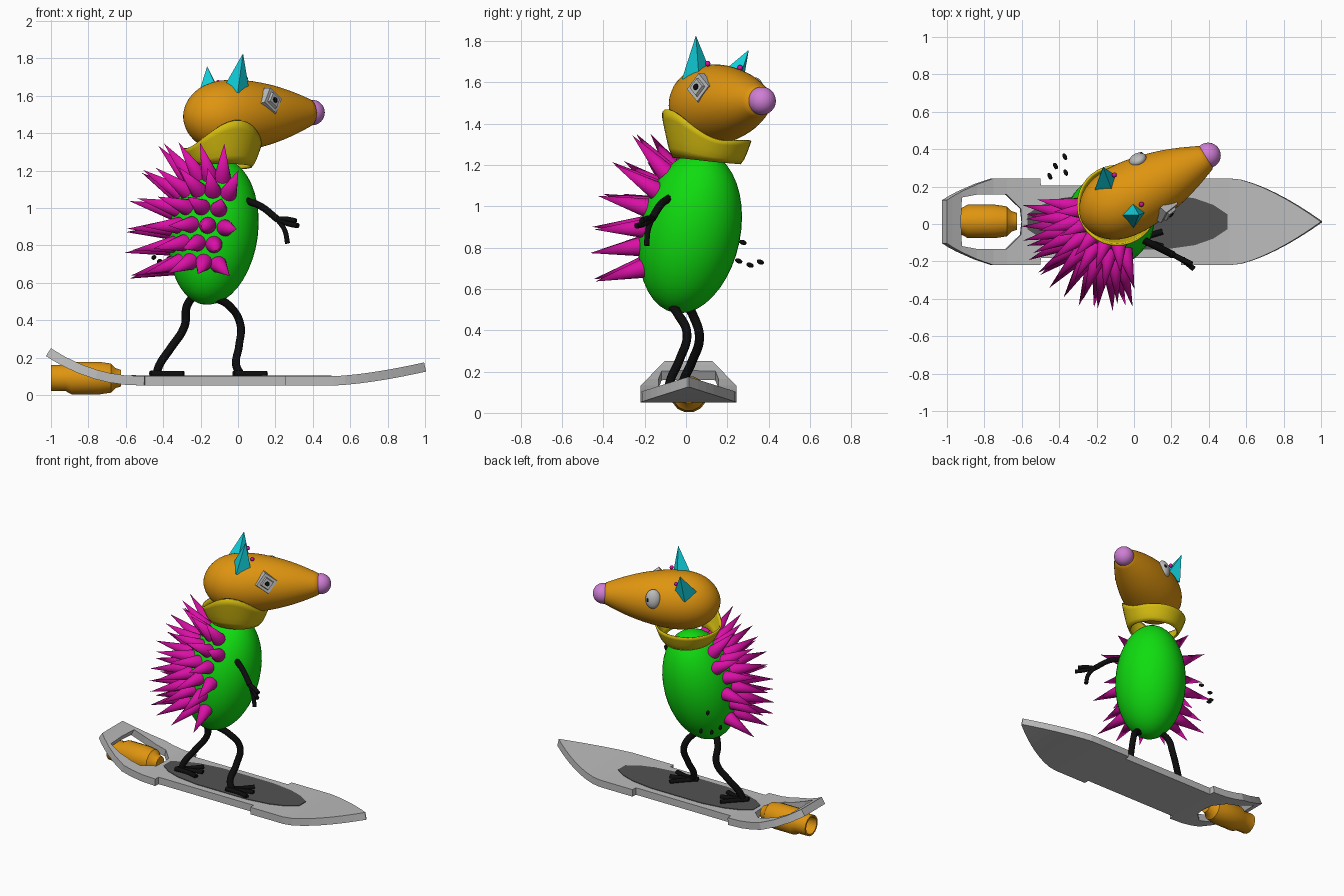
import bpy, bmesh, math
from mathutils import Vector, Matrix

if "Cube" in bpy.data.objects:
    bpy.data.objects.remove(bpy.data.objects["Cube"])


def material(name, r, g, b):
    m = bpy.data.materials.new(name)
    m.use_nodes = True
    m.diffuse_color = (r, g, b, 1)
    m.node_tree.nodes["Principled BSDF"].inputs["Base Color"].default_value = (r, g, b, 1)
    return m


orange = material("orange", .74, .30, .005)
green = material("green", .005, .72, .005)
magenta = material("magenta", .70, .005, .38)
cyan = material("cyan", .005, .62, .70)
yellow = material("yellow", .66, .50, .005)
pink = material("pink", .62, .21, .66)
grey = material("light grey", .50, .50, .50)
dark = material("dark grey", .085, .085, .085)
black = material("black", .004, .004, .004)


def finish(bm, name, mat, smooth=None):
    bmesh.ops.recalc_face_normals(bm, faces=bm.faces)
    me = bpy.data.meshes.new(name)
    bm.to_mesh(me)
    bm.free()
    ob = bpy.data.objects.new(name, me)
    bpy.context.collection.objects.link(ob)
    me.materials.append(mat)
    if smooth:
        bpy.ops.object.select_all(action='DESELECT')
        ob.select_set(True)
        bpy.context.view_layer.objects.active = ob
        bpy.ops.object.shade_smooth_by_angle(angle=math.radians(smooth))
    return ob


def frame(pos, axis, scale=(1, 1, 1)):
    """Matrix at pos whose z axis points along axis and y stays up."""
    turn = Vector(axis).to_track_quat('Z', 'Y').to_matrix().to_4x4()
    return Matrix.Translation(pos) @ turn @ Matrix.Diagonal((*scale, 1))


def ball(name, mat, matrix, seg=32):
    bm = bmesh.new()
    bmesh.ops.create_uvsphere(bm, u_segments=seg, v_segments=seg // 2, radius=1, matrix=matrix)
    return finish(bm, name, mat, 60)


def cone(bm, base, tip, r1, r2=0, sides=4, spin=0):
    base, tip = Vector(base), Vector(tip)
    d = tip - base
    m = frame((base + tip) / 2, d) @ Matrix.Rotation(spin, 4, 'Z')
    bmesh.ops.create_cone(bm, cap_ends=True, segments=sides, radius1=r1, radius2=r2,
                          depth=d.length, matrix=m)


def loft(name, mat, rings, caps=True, smooth=40):
    bm = bmesh.new()
    vs = [[bm.verts.new(p) for p in ring] for ring in rings]
    n = len(vs[0])
    for a, b in zip(vs, vs[1:]):
        for i in range(n):
            bm.faces.new((a[i], a[(i + 1) % n], b[(i + 1) % n], b[i]))
    if caps:
        bm.faces.new(vs[0])
        bm.faces.new(vs[-1])
    return finish(bm, name, mat, smooth)


def lathe(name, mat, matrix, profile, sides, smooth=40, caps=True):
    angles = [math.tau * i / sides for i in range(sides)]
    return loft(name, mat, [[matrix @ Vector((r * math.cos(a), r * math.sin(a), t))
                             for a in angles] for t, r in profile], caps, smooth)


def tubes(name, paths, radius):
    cu = bpy.data.curves.new(name, 'CURVE')
    cu.dimensions = '3D'
    cu.bevel_depth, cu.bevel_resolution, cu.use_fill_caps = radius, 2, True
    cu.resolution_u = 8
    for path in paths:
        sp = cu.splines.new('BEZIER')
        sp.bezier_points.add(len(path) - 1)
        for bp, p in zip(sp.bezier_points, path):
            bp.co = p
            bp.handle_left_type = bp.handle_right_type = 'AUTO'
    cu.materials.append(black)
    ob = bpy.data.objects.new(name, cu)
    bpy.context.collection.objects.link(ob)


# Egg-shaped body, leaning a little
body_m = (Matrix.Translation((-.13, .02, .873))
          @ Vector((0, 0, 1)).rotation_difference(Vector((.13, .2, .97))).to_matrix().to_4x4()
          @ Matrix.Diagonal((.237, .243, .398, 1)))
ball("body", green, body_m, 40)

# Staggered rows of back spikes
bm = bmesh.new()
for row, w in enumerate((-.55, -.3, -.05, .2, .45, .68)):
    for col in range(6 - row % 2):
        az = math.radians(170 + 23 * col + 11.5 * (row % 2))
        u = math.sqrt(1 - w * w)
        base = body_m @ (Vector((u * math.cos(az), u * math.sin(az), w)) * .97)
        out = Vector((u * math.cos(az), u * math.sin(az), w * (1.2 if w > 0 else .4)))
        cone(bm, base, base + out.normalized() * .245, .046, 0, 14)
finish(bm, "back_spikes", magenta, 50)

# Head with long snout, and nose
head_axis = Vector((.886, .464, .035))
head_m = frame((-.10, .10, 1.49), head_axis)
head = lathe("head", orange, head_m,
             [(-.2, .02), (-.185, .07), (-.15, .12), (-.1, .16), (-.03, .188), (.06, .197),
              (.15, .192), (.24, .176), (.33, .155), (.41, .129), (.485, .1), (.53, .079),
              (.57, .066)], 28)
ss = head.modifiers.new("round", 'SUBSURF')
ss.levels = ss.render_levels = 1
ball("nose", pink, Matrix.Translation((.396, .367, 1.51)) @ Matrix.Scale(.068, 4))

# Flared collar, highest on one side
rings = []
for k in range(6):
    f = k / 5
    ring = []
    for i in range(36):
        a = math.tau * i / 36
        lift = max(0, math.cos(a + math.radians(65))) ** 2
        r = .155 + .05 * f ** .7
        low = 1.225 - .015 * math.sin(a)
        ring.append((-.09 + r * math.cos(a), .10 + r * math.sin(a),
                     low + f * (1.32 + .15 * lift - low)))
    rings.append(ring)
collar = loft("collar", yellow, rings, False)
collar.modifiers.new("thickness", 'SOLIDIFY').thickness = .012

# Pointed ears with small inner tufts
for side, base, tip, tuft in (("right", (-.01, .055, 1.62), (.027, .048, 1.826), (.04, .105, 1.69)),
                              ("left", (-.145, .215, 1.60), (-.165, .304, 1.757), (-.105, .262, 1.67))):
    bm = bmesh.new()
    cone(bm, base, tip, .075, 0, 4, .3)
    finish(bm, side + "_ear", cyan)
    ball(side + "_inner_ear", magenta, Matrix.Translation(tuft) @ Matrix.Scale(.014, 4), 8)

# Right eye: stepped diamond plate with a pupil
eye, look = Vector((.18, .065, 1.572)), Vector((.72, -.66, .2)).normalized()
bm = bmesh.new()
cone(bm, eye - look * .03, eye + look * .012, .078, .07, 4, .12)
cone(bm, eye, eye + look * .026, .052, .04, 4, .12)
finish(bm, "right_eye", grey)
bm = bmesh.new()
cone(bm, eye + look * .02, eye + look * .03, .017, .015, 10)
finish(bm, "right_pupil", black)

# Left eye: smooth flattened ball with a pupil
ball("left_eye", grey, frame((.02, .342, 1.56), (-.464, .886, .2), (.05, .065, .035)), 24)
ball("left_pupil", black, frame((.035, .375, 1.562), (-.3, .9, .2), (.014, .016, .008)), 10)

# Arm with fingers, and the fingertips of the far hand
hand = (.21, -.165, .94)
tubes("right_arm", [[(.04, -.08, 1.04), (.12, -.12, 1.01), hand]], .019)
tubes("right_fingers", [[hand, (.27, -.20, .915), (.32, -.24, .905)],
                        [hand, (.26, -.19, .94), (.31, -.215, .93)],
                        [hand, (.25, -.185, .88), (.265, -.19, .81)]], .014)
tips = [(-.45, .255, .735), (-.42, .31, .715), (-.37, .36, .73), (-.365, .275, .825)]
for n, tip in enumerate(tips):
    ball(f"left_fingertip_{n + 1}", black, frame(tip, (-.4, .8, -.3), (.012, .012, .02)), 10)

# Bent legs and three-toed feet
legs = {"rear": [(-.24, .0, .53), (-.275, .035, .47), (-.285, .065, .37), (-.36, .03, .25),
                 (-.42, -.01, .16), (-.435, -.02, .115)],
        "front": [(-.12, -.07, .52), (-.05, -.04, .48), (.012, .005, .38), (.005, -.03, .26),
                  (-.01, -.075, .16), (.01, -.085, .115)]}
for name, path in legs.items():
    tubes(name + "_leg", [path], .022)
    heel = Vector(path[-1])
    toes = [[heel - Vector((.03, .02, 0)),
             heel + Vector((.07 * math.cos(a), .07 * math.sin(a), -.003)),
             heel + Vector((.15 * math.cos(a), .15 * math.sin(a), -.003))]
            for a in (-.25, .3, .85)]
    tubes(name + "_foot", toes, .016)


def bend(x):
    """Top height of the board along its length."""
    if x < -.5:
        return .1 + .15 * ((-.5 - x) / .5) ** 2.2
    return .1 + (.075 * ((x - .5) / .5) ** 1.5 if x > .5 else 0)


def plank(name, mat, stations, thick, lift=0):
    """Flat strip from (x, half width, hole half width), mirrored across its middle."""
    bm = bmesh.new()
    for (x1, w1, h1), (x2, w2, h2) in zip(stations, stations[1:]):
        for s in (1, -1):
            quad = [(x1, h1), (x2, h2), (x2, w2), (x1, w1)]
            vs = [bm.verts.new((x, .012 + s * y, bend(x) + lift)) for x, y in quad]
            bm.faces.new(vs if s > 0 else vs[::-1])
    bmesh.ops.remove_doubles(bm, verts=bm.verts, dist=.0004)
    ob = finish(bm, name, mat)
    if ob.data.polygons[0].normal.z < 0:
        ob.data.flip_normals()
    mod = ob.modifiers.new("thickness", 'SOLIDIFY')
    mod.thickness, mod.offset = thick, -1
    return ob


# Board with a tail hole, narrowed middle and pointed nose
stations = [(-1, .115, 0), (-.97, .135, 0), (-.925, .16, 0), (-.92, .163, .13), (-.84, .2, .145),
            (-.75, .232, .145), (-.68, .232, .145), (-.605, .232, .07), (-.6, .232, 0),
            (-.5, .232, 0), (-.498, .195, 0), (.25, .195, 0), (.252, .232, 0), (.51, .232, 0)]
for i in range(1, 9):
    f = i / 8
    stations.append((.51 + .485 * f, .232 * (1 - f ** 1.5) + .003, 0))
plank("board", grey, stations, .05)

# Dark foot pad on the deck
half = [(.535, .04), (.46, .09), (.36, .125), (.2, .148)]
pad = [(-.035 - x, w, 0) for x, w in half] + [(-.035 + x, w, 0) for x, w in half[::-1]]
plank("foot_pad", dark, pad, .006, .004)

# Hollow thruster under the tail
lathe("thruster", orange, frame((0, .014, .09), (1, 0, 0)),
      [(-.9, .055), (-1, .06), (-1, .072), (-.92, .072), (-.89, .089), (-.74, .089),
       (-.68, .08), (-.655, .055), (-.625, .045)], 14, 30)
